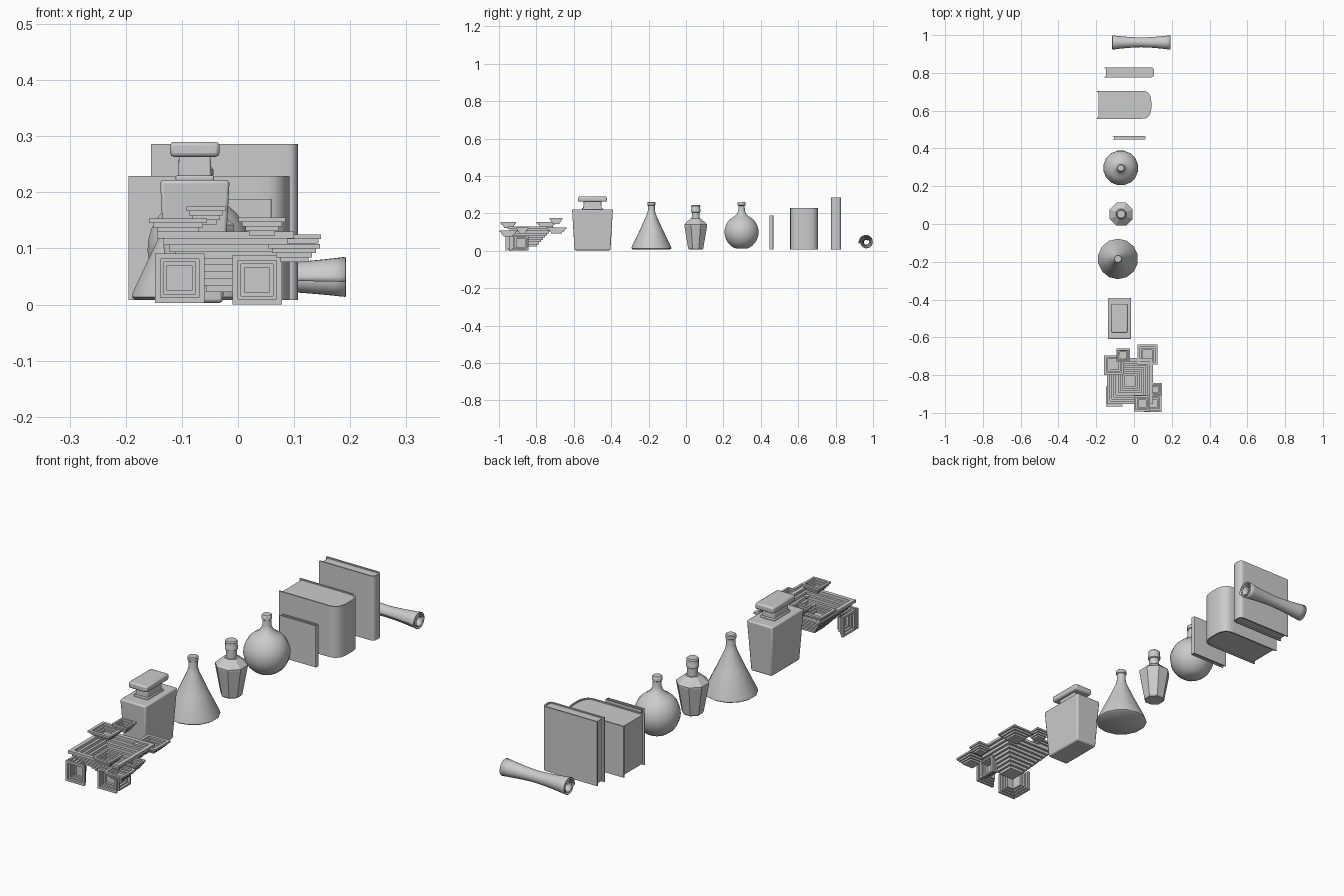
import bpy, bmesh, math
from mathutils import Matrix, Vector

if "Cube" in bpy.data.objects:
    bpy.data.objects.remove(bpy.data.objects["Cube"])


def finish(name, bm, angle=30):
    bmesh.ops.remove_doubles(bm, verts=bm.verts, dist=1e-5)
    bmesh.ops.recalc_face_normals(bm, faces=bm.faces)
    me = bpy.data.meshes.new(name)
    bm.to_mesh(me)
    bm.free()
    if angle:
        me.shade_smooth()
        me.set_sharp_from_angle(angle=math.radians(angle))
    ob = bpy.data.objects.new(name, me)
    bpy.context.collection.objects.link(ob)
    return ob


def loft(bm, rings, caps=False):
    # Skin a list of closed loops of equal length
    vs = [[bm.verts.new(p) for p in r] for r in rings]
    n = len(vs[0])
    for a, b in zip(vs, vs[1:]):
        for i in range(n):
            bm.faces.new((a[i], a[(i + 1) % n], b[(i + 1) % n], b[i]))
    if caps:
        bm.faces.new(vs[0][::-1])
        bm.faces.new(vs[-1])


def lathe(name, profile, n, loc=(0, 0, 0), axis=(0, 0, 1), angle=40):
    k = 1 / math.cos(math.pi / n) if n == 4 else 1
    rings = [[(k * r * math.cos((i + .5) * math.tau / n),
               k * r * math.sin((i + .5) * math.tau / n), z) for i in range(n)]
             for r, z in profile]
    bm = bmesh.new()
    loft(bm, rings)
    bmesh.ops.remove_doubles(bm, verts=bm.verts, dist=1e-6)
    rot = Vector((0, 0, 1)).rotation_difference(Vector(axis)).to_matrix().to_4x4()
    bm.transform(Matrix.Translation(loc) @ rot)
    return finish(name, bm, angle)


def hopper(name, loc, half, inner, height, n, axis=(0, 0, 1)):
    # Stepped square funnel, rim centred on loc and opening along axis
    dz, st = height / n, (half - inner) / (n - 1)
    r = [inner + st * i for i in range(n)]
    z = [-height + dz * i for i in range(n)]
    prof = [(0, z[0])]
    for i in range(n):
        prof += [(r[i], z[i]), (r[i], z[i] + dz)]
    for i in range(n - 1, 0, -1):
        q = r[i] - 1.6 * st
        prof += [(q, z[i] + dz), (q, z[i])]
    prof.append((0, z[1]))
    return lathe(name, prof, 4, loc, axis, 0)


def taper_box(name, c, z0, z1, h0, h1, bevel):
    rings = [[(c[0] + sx * h[0], c[1] + sy * h[1], z)
              for sx, sy in ((-1, -1), (1, -1), (1, 1), (-1, 1))]
             for z, h in ((z0, h0), (z1, h1))]
    bm = bmesh.new()
    loft(bm, rings, True)
    ob = finish(name, bm, 50)
    m = ob.modifiers.new("bevel", 'BEVEL')
    m.width, m.segments = bevel, 2
    return ob


def spine_path(x0, x1, y, h, rx):
    # Open outline running round the rounded spine at +x
    pts = [(x0, y - h)]
    for i in range(17):
        a = math.pi * (i / 16 - .5)
        s, c = math.sin(a), max(0, math.cos(a))
        pts.append((x1 - rx + rx * c ** .7, y + h * math.copysign(abs(s) ** .7, s)))
    return pts + [(x0, y + h)]


def book(name, x0, x1, y0, y1, z1, rx, c=.006):
    y, h, z0 = (y0 + y1) / 2, (y1 - y0) / 2, .008
    out = spine_path(x0, x1, y, h, rx)
    inn = spine_path(x0, x1 - c, y, h - c, max(rx - c, .001))
    # Cover: a U shape with thickness
    bm = bmesh.new()
    cols = [[bm.verts.new((*p, z)) for p, z in ((o, z0), (o, z1), (i, z1), (i, z0))]
            for o, i in zip(out, inn)]
    for a, b in zip(cols, cols[1:]):
        for k in range(4):
            bm.faces.new((a[k], a[(k + 1) % 4], b[(k + 1) % 4], b[k]))
    bm.faces.new(cols[0])
    bm.faces.new(cols[-1])
    finish(name + "_cover", bm)
    # Page block, set back from the cover edges
    pages = spine_path(x0 + .008, x1 - c, y, h - c, max(rx - c, .001))
    bm = bmesh.new()
    loft(bm, [[(*p, z) for p in pages] for z in (z0 + .005, z1 - .005)], True)
    finish(name + "_pages", bm)


# Stepped crystal cluster: large central funnel and small ones around it
hopper("crystal_main", (-.022, -.832, .13), .122, .035, .108, 9)
for i, (x, y, z, s) in enumerate([(-.107, -.747, .153, .052), (.072, -.692, .125, .053),
                                  (-.057, -.695, .175, .035), (.043, -.95, .155, .042),
                                  (.1, -.95, .108, .046), (.115, -.875, .125, .033)]):
    hopper(f"crystal_up_{i}", (x, y, z), s, s * .55, .032, 4)
for i, (loc, axis) in enumerate([((-.104, -.965, .047), (0, -1, 0)),
                                 ((.034, -.945, .044), (0, -1, 0)),
                                 ((.078, -.883, .042), (1, 0, 0)),
                                 ((-.148, -.905, .047), (-1, 0, 0))]):
    hopper(f"crystal_side_{i}", loc, .044 if i != 2 else .04, .026, .04, 4, axis)

# Square tapered bottle with stopper
c = (-.077, -.5)
taper_box("square_bottle_body", c, .003, .222, (.05, .096), (.062, .109), .006)
taper_box("square_bottle_neck", c, .218, .268, (.03, .05), (.028, .048), .004)
taper_box("square_bottle_collar", c, .22, .23, (.034, .055), (.034, .055), .003)
taper_box("square_bottle_stopper", c, .263, .29, (.044, .077), (.044, .077), .007)

# Conical flask
lathe("cone_flask", [(0, .008), (.1, .008), (.107, .013), (.105, .022), (.06, .115),
                     (.024, .195), (.019, .215), (.018, .242), (.022, .245),
                     (.022, .258), (.018, .262), (0, .262)], 14, (-.085, -.185, 0))

# Faceted bottle with stopper
lathe("faceted_bottle", [(0, .008), (.04, .008), (.044, .014), (.066, .135), (.066, .142),
                         (.03, .172), (0, .172)], 8, (-.068, .052, 0), angle=0)
lathe("faceted_bottle_neck", [(0, .165), (.022, .165), (.021, .205), (.026, .208), (.026, .22),
                              (.024, .224), (.025, .24), (.021, .245), (0, .245)],
      16, (-.068, .052, 0))

# Round flask
ball = [(.093 * math.sin(a), .1 - .093 * math.cos(a))
        for a in (math.radians(18 + i * 138 / 12) for i in range(13))]
lathe("round_flask", [(0, ball[0][1])] + ball +
      [(.024, .2), (.018, .216), (.017, .241), (.021, .244), (.021, .257), (.017, .262), (0, .262)],
      16, (-.07, .297, 0))

# Books
book("thin_book", -.115, .06, .447, .467, .188, .004, .004)
book("thick_book", -.195, .092, .557, .705, .229, .055)
book("tall_book", -.155, .107, .776, .829, .286, .022)

# Rolled scroll: spiral sheet pinched in at the middle
bm = bmesh.new()
turns, steps, spans = 2.4, 60, 12
grid = []
for j in range(spans + 1):
    t = 2 * j / spans - 1
    R = .026 + .013 * abs(t) ** 1.6
    grid.append([])
    for i in range(steps + 1):
        u = i / steps
        a, r = turns * math.tau * u + .8, R * (.45 + .55 * u)
        grid[-1].append(bm.verts.new((.0385 + .1535 * t, .963 + r * math.cos(a),
                                      .047 + r * math.sin(a))))
for p, q in zip(grid, grid[1:]):
    for i in range(steps):
        bm.faces.new((p[i], p[i + 1], q[i + 1], q[i]))
scroll = finish("scroll", bm, 40)
m = scroll.modifiers.new("paper", 'SOLIDIFY')
m.thickness, m.offset = .003, 0
